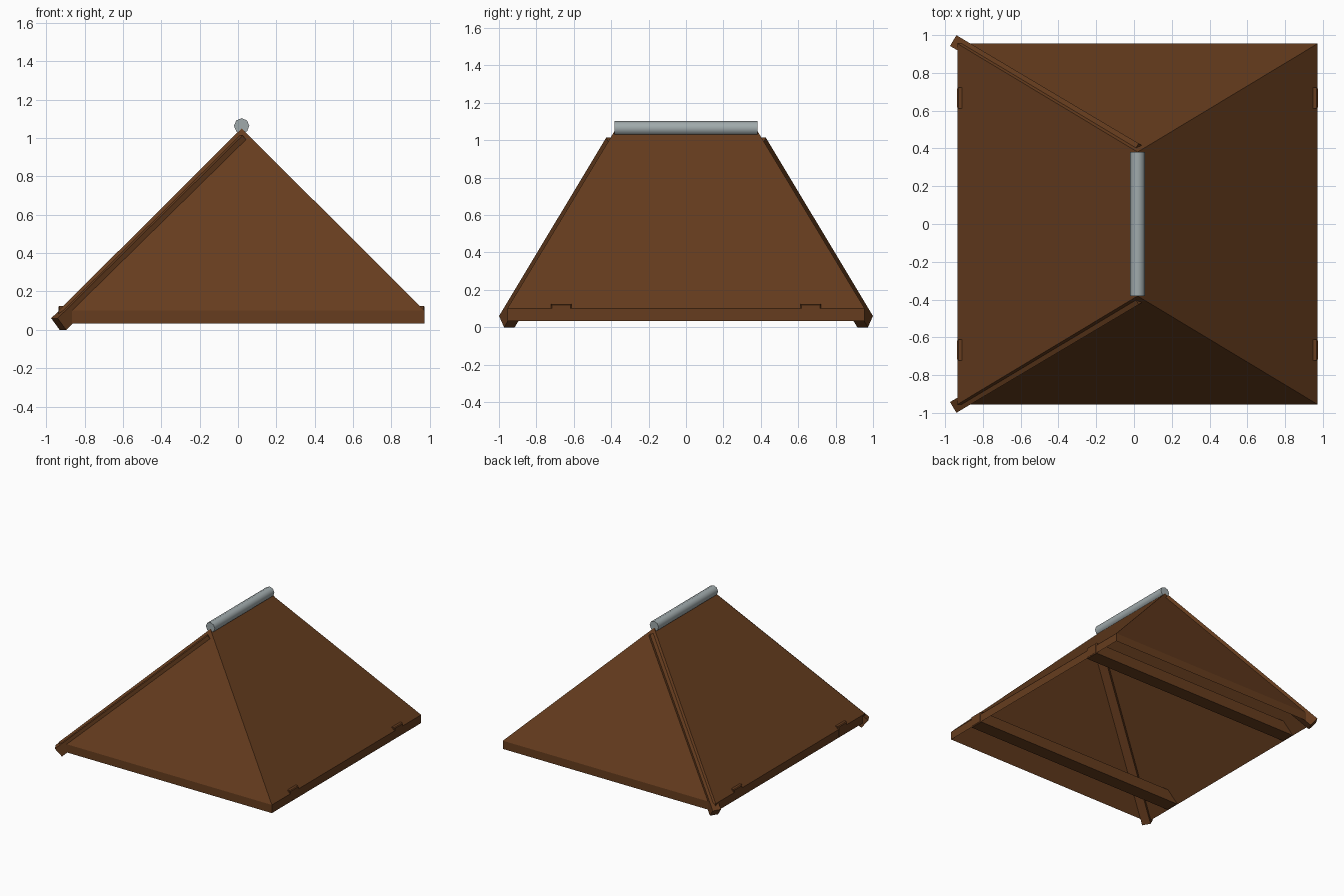
import bpy, bmesh, math
from mathutils import Vector, Matrix

if "Cube" in bpy.data.objects:
    bpy.data.objects.remove(bpy.data.objects["Cube"], do_unlink=True)


def make_material(name, colour):
    mat = bpy.data.materials.new(name)
    mat.use_nodes = True
    mat.diffuse_color = (*colour, 1)
    mat.node_tree.nodes["Principled BSDF"].inputs["Base Color"].default_value = (*colour, 1)
    return mat


WOOD = make_material("brown wood", (0.133, 0.046, 0.013))
METAL = make_material("grey metal", (0.35, 0.40, 0.41))

# Roof dimensions
LEFT, RIGHT, MID = 0.972, -0.935, 0.019
HALF_Y, RIDGE_Y = 0.955, 0.381
EAVE_Z, RIDGE_Z, THICK = 0.10, 1.05, 0.066


def add_object(name, bm, mat):
    bmesh.ops.recalc_face_normals(bm, faces=bm.faces)
    mesh = bpy.data.meshes.new(name)
    bm.to_mesh(mesh)
    bm.free()
    mesh.materials.append(mat)
    obj = bpy.data.objects.new(name, mesh)
    bpy.context.collection.objects.link(obj)
    return obj


def add_beam(name, centre, size, axes, bevel):
    """Box running along its local x, with optionally softened ends."""
    bm = bmesh.new()
    bmesh.ops.create_cube(bm, size=1, matrix=Matrix.Diagonal((*size, 1)))
    if bevel:
        ends = [e for e in bm.edges if e.verts[0].co.x * e.verts[1].co.x > 0]
        bmesh.ops.bevel(bm, geom=ends, offset=bevel, segments=1, affect="EDGES")
    bm.transform(Matrix.Translation(centre) @ axes.to_4x4())
    add_object(name, bm, WOOD)


# Hipped roof sheet: the underside repeats the slopes one thickness lower
bm = bmesh.new()
plan = [(RIGHT, -HALF_Y), (LEFT, -HALF_Y), (LEFT, HALF_Y), (RIGHT, HALF_Y)]
rims = []
for drop in (0, THICK):
    rim = [bm.verts.new((x, y, EAVE_Z - drop)) for x, y in plan]
    front, back = [bm.verts.new((MID, y, RIDGE_Z - drop)) for y in (-RIDGE_Y, RIDGE_Y)]
    bm.faces.new((rim[0], rim[1], front))
    bm.faces.new((rim[1], rim[2], back, front))
    bm.faces.new((rim[2], rim[3], back))
    bm.faces.new((rim[3], rim[0], front, back))
    rims.append(rim)
top, low = rims
for i in range(4):
    j = (i + 1) % 4
    bm.faces.new((low[i], low[j], top[j], top[i]))
add_object("roof", bm, WOOD)

# Hip rafters and tie beams, one of each per end
for side, label in ((-1, "front"), (1, "back")):
    start = Vector((-0.957, side * 0.971, 0.060))
    end = Vector((0.008, side * 0.398, 1.014))
    along = (end - start).normalized()
    across = Vector((0, 0, 1)).cross(along).normalized()
    upward = along.cross(across)
    axes = Matrix((along, across, upward)).transposed()
    depth = 0.08
    add_beam(label + "_hip_rafter", (start + end) / 2 - upward * depth / 2,
             ((end - start).length, 0.066, depth), axes, 0)
    add_beam(label + "_tie_beam", ((LEFT + RIGHT) / 2, side * 0.667, 0.08),
             (LEFT - RIGHT + 0.002, 0.11, 0.09), Matrix.Identity(3), 0.006)

# Round ridge pole
bm = bmesh.new()
bmesh.ops.create_cone(bm, cap_ends=True, segments=8, radius1=0.04, radius2=0.04, depth=2 * RIDGE_Y,
                      matrix=Matrix.Translation((MID, 0, 1.063)) @ Matrix.Rotation(math.pi / 2, 4, "X"))
pole = add_object("ridge_pole", bm, METAL)
bpy.ops.object.select_all(action="DESELECT")
pole.select_set(True)
bpy.context.view_layer.objects.active = pole
bpy.ops.object.shade_smooth_by_angle(angle=math.radians(50))
